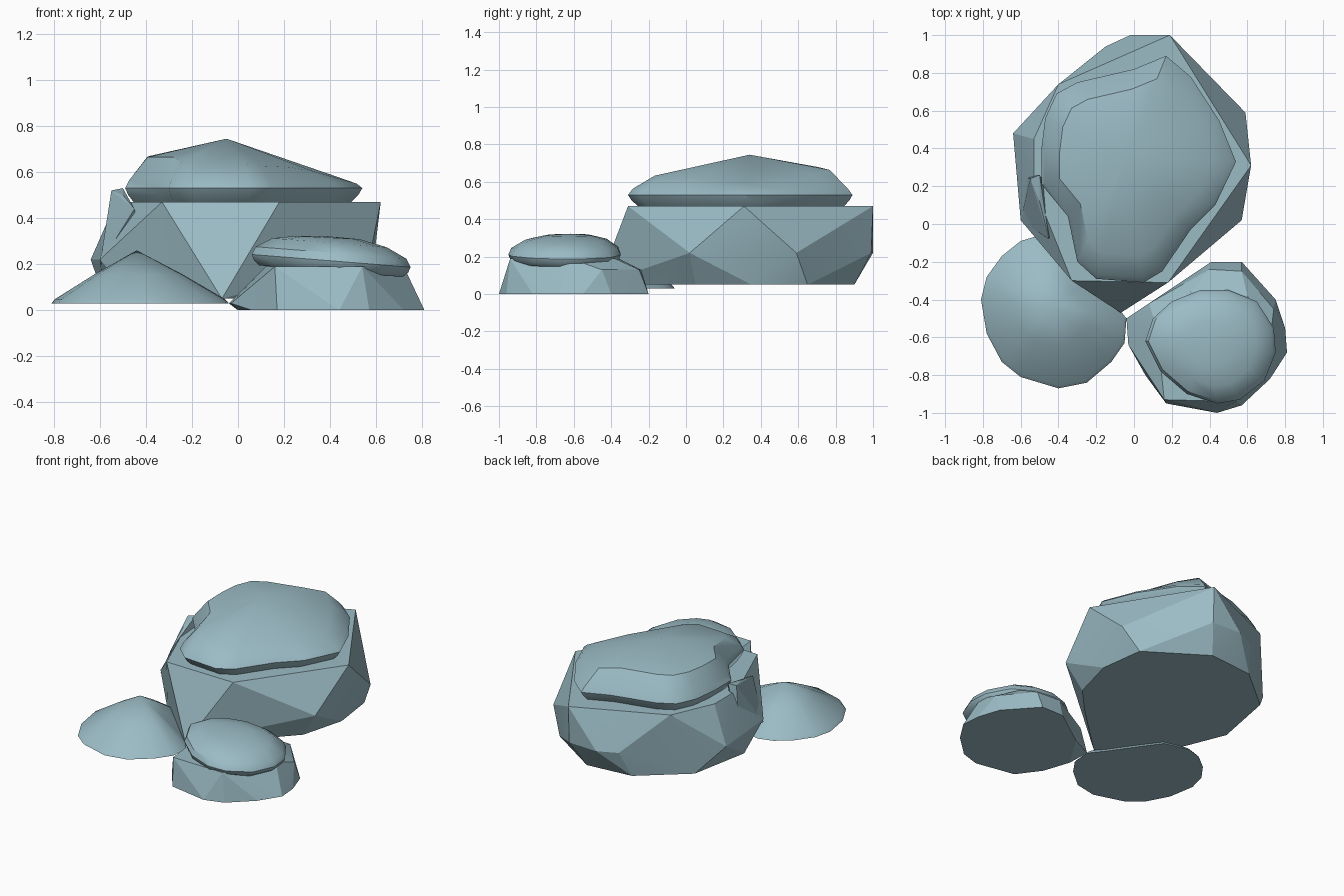
import bpy, bmesh, math
from mathutils import Vector

if "Cube" in bpy.data.objects:
    bpy.data.objects.remove(bpy.data.objects["Cube"])

stone = bpy.data.materials.new("blue grey stone")
stone.use_nodes = True
COLOUR = (0.33, 0.50, 0.56, 1)
stone.diffuse_color = COLOUR
stone.node_tree.nodes["Principled BSDF"].inputs["Base Color"].default_value = COLOUR


def finish(bm, name, angle):
    bmesh.ops.recalc_face_normals(bm, faces=bm.faces)
    mesh = bpy.data.meshes.new(name)
    bm.to_mesh(mesh)
    bm.free()
    mesh.materials.append(stone)
    obj = bpy.data.objects.new(name, mesh)
    bpy.context.collection.objects.link(obj)
    bpy.ops.object.select_all(action="DESELECT")
    obj.select_set(True)
    bpy.context.view_layer.objects.active = obj
    bpy.ops.object.shade_smooth_by_angle(angle=math.radians(angle))
    return obj


def boulder(name, points):
    """Faceted rock: convex hull around its corner points."""
    bm = bmesh.new()
    for p in points:
        bm.verts.new(p)
    res = bmesh.ops.convex_hull(bm, input=bm.verts)
    loose = {g for g in res["geom_interior"] + res["geom_unused"]
             if isinstance(g, bmesh.types.BMVert) and g.is_valid}
    bmesh.ops.delete(bm, geom=list(loose), context="VERTS")
    return finish(bm, name, 15)


def slab(name, outline, rings, peak, angle=35):
    """Loft of an outline shrinking towards a peak; each ring is (scale, height rule)."""
    bm = bmesh.new()
    top = Vector(peak)
    loops = []
    for scale, height in rings:
        loop = []
        for x, y in outline:
            px, py = top.x + (x - top.x) * scale, top.y + (y - top.y) * scale
            loop.append(bm.verts.new((px, py, height(px, py))))
        loops.append(loop)
    n = len(outline)
    for low, high in zip(loops, loops[1:]):
        for i in range(n):
            j = (i + 1) % n
            bm.faces.new((low[i], low[j], high[j], high[i]))
    tip = bm.verts.new(top)
    for i in range(n):
        bm.faces.new((loops[-1][i], loops[-1][(i + 1) % n], tip))
    bm.faces.new(loops[0])
    return finish(bm, name, angle)


def ring_at(z, outline):
    return [(x, y, z) for x, y in outline]


# Large boulder: flat base, jutting waist, broad flat top
boulder("large_boulder",
        ring_at(0.05, [(-.07, -.47), (.28, -.14), (.46, .05), (.54, .35), (.5, .65),
                       (.12, .9), (-.2, .87), (-.5, .62), (-.58, .2), (-.45, -.12)])
        + ring_at(0.22, [(-.64, .48), (-.6, .02), (.57, .02), (.59, .59),
                         (.19, .99), (-.02, 1.0), (-.15, .94)])
        + ring_at(0.47, [(-.33, -.3), (.18, -.31), (.62, .31), (.19, 1.0),
                         (-.4, .74), (-.53, .45), (-.53, .2)]))

# Small upright ridge on the side of the large boulder
boulder("side_ridge", [(-.6, .02, .2), (-.58, .25, .2), (-.55, .24, .52), (-.5, .26, .53),
                       (-.5, .12, .5), (-.45, -.08, .44), (-.4, .1, .2)])

# Cap of the large boulder: undercut rim, sloping shoulders
large_cap = [(-.49, .4), (-.47, .56), (-.41, .69), (-.3, .75), (0, .82), (.17, .89),
             (.3, .78), (.45, .55), (.54, .33), (.43, .1), (.3, -.03), (.15, -.25),
             (.05, -.31), (-.2, -.29), (-.3, -.2), (-.35, .04), (-.49, .21)]


def large_shoulder(x, y):
    return .665 - .22 * max(0, x - .05) - .12 * max(0, .1 - y) + .03 * max(0, y - .3)


slab("large_cap", large_cap,
     [(.9, lambda x, y: .46), (.97, lambda x, y: .5), (1, lambda x, y: .53),
      (.96, lambda x, y: .565 - .03 * max(0, x)), (.78, large_shoulder)],
     (-.05, .34, .745))

# Front right boulder: flared base and narrower top
boulder("small_boulder",
        ring_at(0, [(.0, -.62), (.06, -.8), (.17, -.95), (.44, -1.0), (.57, -.96), (.72, -.82),
                    (.81, -.68), (.8, -.55), (.75, -.4), (.57, -.2), (.41, -.2), (.15, -.38)])
        + ring_at(.03, [(-.04, -.5), (-.03, -.64)])
        + ring_at(.13, [(.08, -.42), (.4, -.24), (.57, -.25), (.74, -.45)])
        + ring_at(.19, [(.16, -.93), (.54, -.94), (.72, -.62), (.6, -.38),
                        (.3, -.36), (.12, -.55)]))

# Cap of the front right boulder: tilted shallow dome
small_cap = [(.06, -.62), (.1, -.5), (.2, -.41), (.35, -.35), (.5, -.35), (.65, -.41),
             (.74, -.55), (.75, -.68), (.69, -.83), (.56, -.93), (.44, -.95),
             (.28, -.9), (.14, -.78)]


def tilt(base, slope=.08):
    return lambda x, y: base - slope * (x - .4)


slab("small_cap", small_cap,
     [(.9, tilt(.17)), (.97, tilt(.19)), (1, tilt(.215)), (.95, tilt(.25)),
      (.72, tilt(.293)), (.4, tilt(.315, .05))], (.38, -.62, .322))

# Front left mound: low cone with a round base
mound = [(-.81, -.4), (-.78, -.58), (-.7, -.73), (-.6, -.81), (-.4, -.87), (-.25, -.84),
         (-.12, -.73), (-.05, -.63), (-.04, -.5), (-.11, -.41), (-.2, -.28), (-.33, -.1),
         (-.5, -.06), (-.6, -.09), (-.7, -.17), (-.78, -.28)]
slab("low_mound", mound,
     [(1, lambda x, y: .03), (.96, lambda x, y: .048), (.5, lambda x, y: .155)],
     (-.44, -.43, .26))
